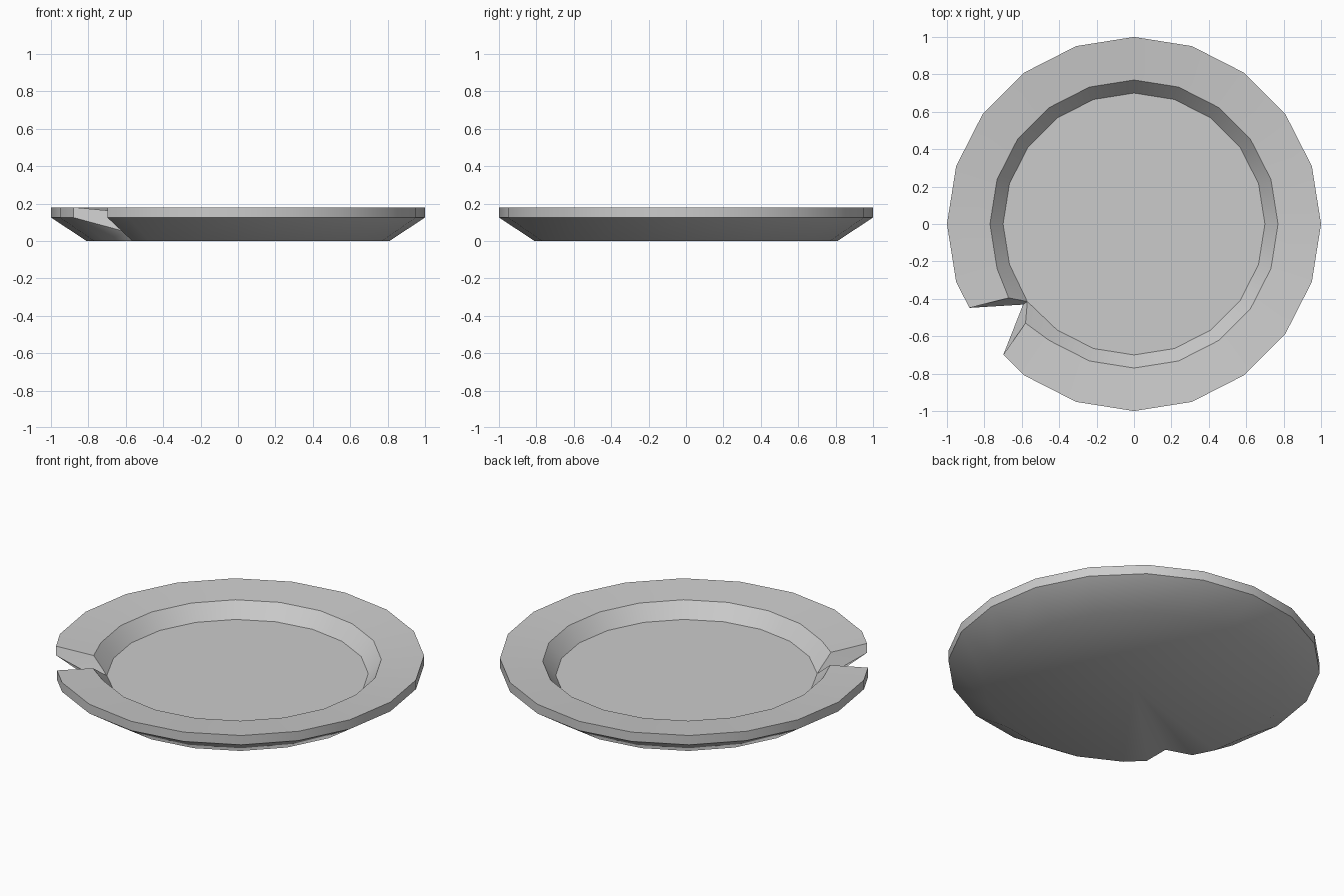
import bpy, bmesh
from math import cos, sin, radians

if "Cube" in bpy.data.objects:
    bpy.data.objects.remove(bpy.data.objects["Cube"])

# Radius / height profile: foot, lower rim, upper rim, inner rim, floor edge
PROFILE = [(0.81, 0.0), (1.0, 0.125), (1.0, 0.18), (0.77, 0.16), (0.70, 0.076)]
bm = bmesh.new()


def polar(r, deg, z):
    return (r * cos(radians(deg)), r * sin(radians(deg)), z)


def column(deg, shrink=1.0):
    return [bm.verts.new(polar(r * shrink, deg, z)) for r, z in PROFILE]


# Points where the chip bites deepest (centred on the 216 degree corner)
tip_floor = bm.verts.new(polar(0.705, 216, 0.076))
tip_low = bm.verts.new(polar(0.733, 216, 0.047))
tip_foot = bm.verts.new(polar(0.70, 216, 0.0))

# Twenty-sided plate: 19 full corners, plus half-side columns beside the chip
mid = cos(radians(9))
end_b, end_a = column(225, mid), column(207, mid)
end_a[3].co = (-0.67, -0.395, 0.16)
end_b[3].co = (-0.58, -0.53, 0.16)
for end in (end_a, end_b):
    bm.verts.remove(end[4])
    end[4] = tip_floor
cols = [end_b] + [column(234 + 18 * i) for i in range(19)] + [end_a]

# Rim, wall and underside strips
for c, d in zip(cols, cols[1:]):
    for i in range(4):
        f = list(dict.fromkeys((c[i], d[i], d[i + 1], c[i + 1])))
        bm.faces.new(f)

# Broken faces of the chip
for e in (end_a, end_b):
    bm.faces.new((e[1], e[2], e[3], tip_low))
    bm.faces.new((e[3], tip_floor, tip_low))
    bm.faces.new((e[0], e[1], tip_low, tip_foot))

# Floor and underside
bm.faces.new([tip_floor] + [c[4] for c in cols[1:-1]])
centre = bm.verts.new((0, 0, 0))
ring = [tip_foot] + [c[0] for c in cols]
for a, b in zip(ring, ring[1:] + ring[:1]):
    bm.faces.new((a, b, centre))
bmesh.ops.recalc_face_normals(bm, faces=bm.faces)

mesh = bpy.data.meshes.new("chipped_plate")
bm.to_mesh(mesh)
bm.free()
plate = bpy.data.objects.new("chipped_plate", mesh)
bpy.context.collection.objects.link(plate)
bpy.context.view_layer.objects.active = plate
plate.select_set(True)
bpy.ops.object.shade_smooth_by_angle(angle=radians(40))
